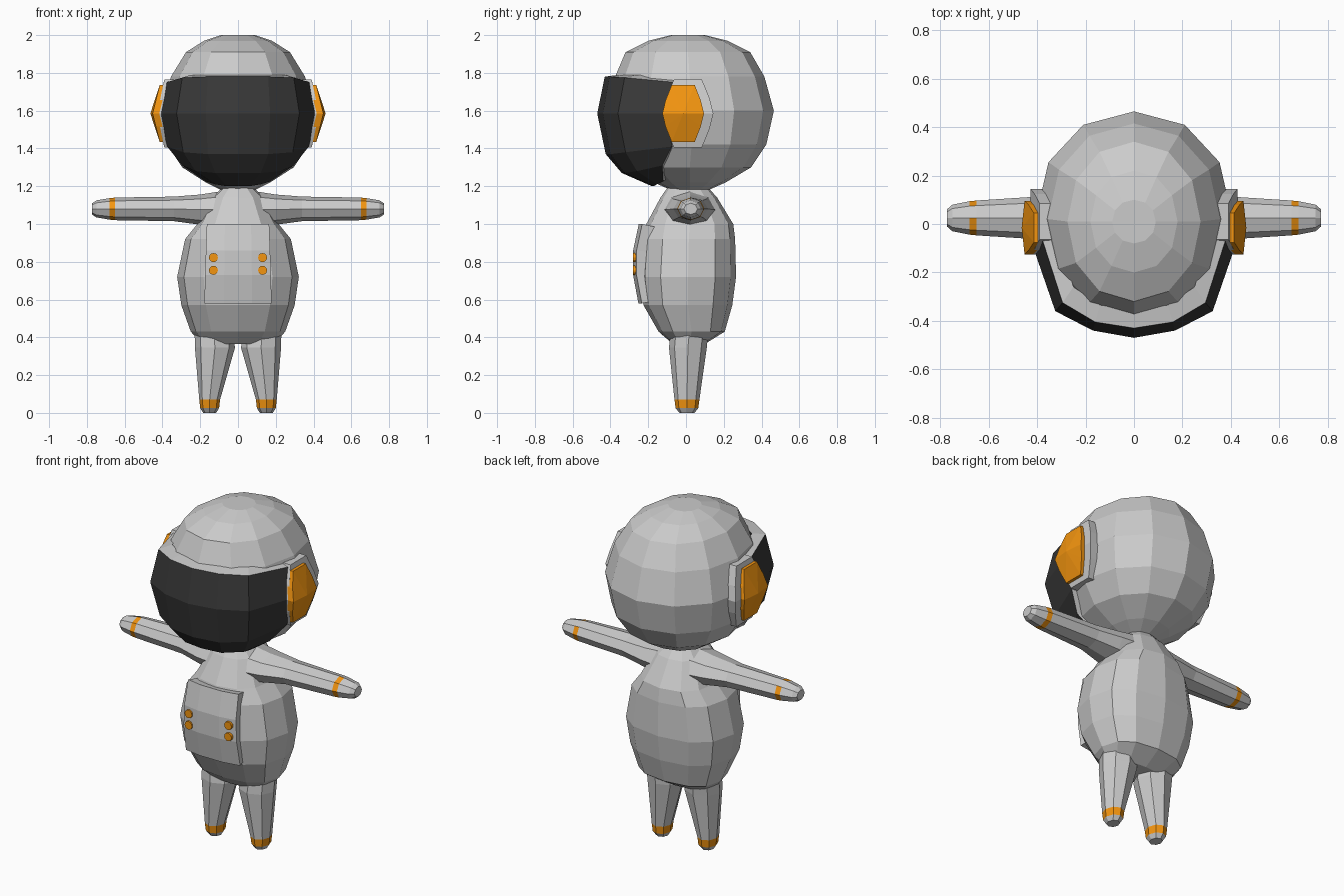
import bpy, bmesh
from math import cos, sin, pi, copysign
from mathutils import Matrix

if "Cube" in bpy.data.objects:
    bpy.data.objects.remove(bpy.data.objects["Cube"])


def material(name, color):
    m = bpy.data.materials.new(name)
    m.diffuse_color = color
    m.use_nodes = True
    m.node_tree.nodes["Principled BSDF"].inputs["Base Color"].default_value = m.diffuse_color
    return m


ORANGE = material("orange", (0.9, 0.3, 0.005, 1))
DARK = material("dark", (0.04, 0.04, 0.04, 1))


def make_object(name, bm, mat=None, grey_slot=False, mirror=False, fix_normals=True):
    if fix_normals:
        bmesh.ops.recalc_face_normals(bm, faces=bm.faces)
    mesh = bpy.data.meshes.new(name)
    bm.to_mesh(mesh)
    bm.free()
    if grey_slot:
        mesh.materials.append(None)
    if mat:
        mesh.materials.append(mat)
    ob = bpy.data.objects.new(name, mesh)
    bpy.context.collection.objects.link(ob)
    if mirror:
        ob.modifiers.new("mirror", 'MIRROR').use_mirror_merge = False
    return ob


def bridge(bm, loops, band=None, skip=()):
    """Join equal closed loops of points into a capped solid."""
    rows = [[bm.verts.new(p) for p in loop] for loop in loops]
    n = len(rows[0])
    for i, (a, b) in enumerate(zip(rows, rows[1:])):
        for k in range(n):
            f = bm.faces.new((a[k], a[(k + 1) % n], b[(k + 1) % n], b[k]))
            if i == band and k not in skip:
                f.material_index = 1
    bm.faces.new(rows[0])
    bm.faces.new(rows[-1])
    return rows


def loft(name, rings, axis='z', sides=12, band=None, skip=(), mirror=False, power=1.0):
    """Rings are (position along axis, centre u, centre v, radius u, radius v)."""
    def squared(c):
        return copysign(abs(c) ** power, c)
    loops = []
    for t, cu, cv, ru, rv in rings:
        uv = [(cu + ru * squared(cos(2 * pi * k / sides)),
               cv + rv * squared(sin(2 * pi * k / sides))) for k in range(sides)]
        loops.append([(u, v, t) if axis == 'z' else (t, u, v) for u, v in uv])
    bm = bmesh.new()
    bridge(bm, loops, band, skip)
    colored = band is not None
    return make_object(name, bm, ORANGE if colored else None, colored, mirror)


# Head
loft("head", [
    (2.00, 0, 0.01, .09, .09), (1.97, 0, 0.01, .18, .21), (1.91, 0, 0.01, .275, .33),
    (1.78, 0, 0.02, .355, .395), (1.60, 0, 0.03, .405, .435), (1.42, 0, 0.03, .375, .395),
    (1.30, 0, 0.02, .295, .325), (1.22, 0, 0.02, .17, .19), (1.18, 0, 0.02, .09, .10)],
    power=.95)

# Torso
loft("torso", [
    (1.19, 0, .01, .085, .11), (1.14, 0, .015, .14, .15), (1.00, 0, .02, .215, .23),
    (.92, 0, .015, .28, .245), (.72, 0, .01, .322, .255), (.57, 0, .01, .30, .235),
    (.43, 0, .03, .25, .175), (.365, 0, .015, .19, .085)], power=.82)

# Legs and arms with coloured bands
loft("leg", [
    (.45, .13, .02, .10, .10), (.345, .122, .01, .106, .10), (.07, .15, .005, .055, .066),
    (.025, .15, .005, .05, .06), (0, .15, .005, .034, .04)],
    sides=8, band=2, mirror=True)
loft("arm", [
    (.08, .02, 1.075, .14, .10), (.20, .02, 1.076, .125, .08), (.34, .025, 1.08, .092, .065),
    (.65, .025, 1.08, .072, .06), (.68, .025, 1.08, .069, .057), (.75, .025, 1.08, .055, .045),
    (.772, .025, 1.08, .036, .03)],
    axis='x', sides=8, band=3, skip=(1,), mirror=True)

# Wraparound visor: rows run downwards, points run from the middle to the side
visor_rows = [
    [(0, -.355, 1.79), (.14, -.335, 1.79), (.25, -.26, 1.79), (.32, -.03, 1.765), (.30, .0, 1.765)],
    [(0, -.43, 1.78), (.16, -.405, 1.78), (.295, -.325, 1.775), (.38, -.06, 1.75), (.33, -.05, 1.75)],
    [(0, -.47, 1.585), (.17, -.44, 1.585), (.325, -.36, 1.585), (.415, -.10, 1.585), (.37, -.09, 1.585)],
    [(0, -.425, 1.37), (.16, -.40, 1.37), (.29, -.32, 1.38), (.375, -.075, 1.41), (.33, -.07, 1.41)],
    [(0, -.34, 1.27), (.12, -.325, 1.27), (.225, -.26, 1.28), (.295, -.125, 1.31), (.25, -.11, 1.31)],
    [(0, -.18, 1.20), (.06, -.17, 1.20), (.12, -.155, 1.21), (.17, -.12, 1.225), (.14, -.10, 1.24)]]
bm = bmesh.new()
grid = [[bm.verts.new(p) for p in [(-x, y, z) for x, y, z in row[:0:-1]] + row]
        for row in visor_rows]
for i, (a, b) in enumerate(zip(grid, grid[1:])):
    for k in range(len(a) - 1):
        f = bm.faces.new((a[k], b[k], b[k + 1], a[k + 1]))
        f.material_index = int(i > 0 and 0 < k < len(a) - 2)
make_object("visor", bm, DARK, grey_slot=True, fix_normals=False)


# Ear pieces: curved elongated plates that follow the side of the head
def ear_plate(name, cy, half_y, half_z, x_mid, x_end, depth, tip, mat=None):
    outline = [(1, 0), (.85, .45), (.55, 1), (-.55, 1), (-.85, .45),
               (-1, 0), (-.85, -.45), (-.55, -1), (.55, -1), (.85, -.45)]
    outer = [(x_mid + (x_end - x_mid) * abs(v), cy + half_y * u, 1.585 + half_z * v)
             for u, v in outline]
    inner = [(x - depth, y, z) for x, y, z in outer]
    bm = bmesh.new()
    rows = bridge(bm, [inner, outer])
    cap = next(f for f in bm.faces if set(f.verts) == set(rows[1]))
    center = bmesh.ops.poke(bm, faces=[cap])['verts'][0]
    center.co.x = tip
    make_object(name, bm, mat, mirror=True)


ear_plate("ear_base", .01, .135, .18, .428, .39, .10, .43)
ear_plate("ear_cover", -.015, .11, .152, .452, .414, .035, .464, ORANGE)

# Chest panel, bent to the belly
bm = bmesh.new()
grid = []
for z, y, half in [(1.0, -.25, .165), (.86, -.28, .17), (.73, -.28, .174), (.58, -.252, .178)]:
    grid.append([bm.verts.new((half * s, y + drop, z))
                 for s, drop in [(-1, .018), (-.42, 0), (.42, 0), (1, .018)]])
for a, b in zip(grid, grid[1:]):
    for k in range(3):
        bm.faces.new((a[k], b[k], b[k + 1], a[k + 1]))
panel = make_object("chest_panel", bm, fix_normals=False)
solid = panel.modifiers.new("thickness", 'SOLIDIFY')
solid.thickness = .07
solid.offset = -1

# Buttons
bm = bmesh.new()
for x in (-.13, .13):
    for z in (.755, .822):
        bmesh.ops.create_cone(
            bm, cap_ends=True, segments=12, radius1=.024, radius2=.024, depth=.03,
            matrix=Matrix.Translation((x, -.266, z)) @ Matrix.Rotation(pi / 2, 4, 'X'))
make_object("buttons", bm, ORANGE)
